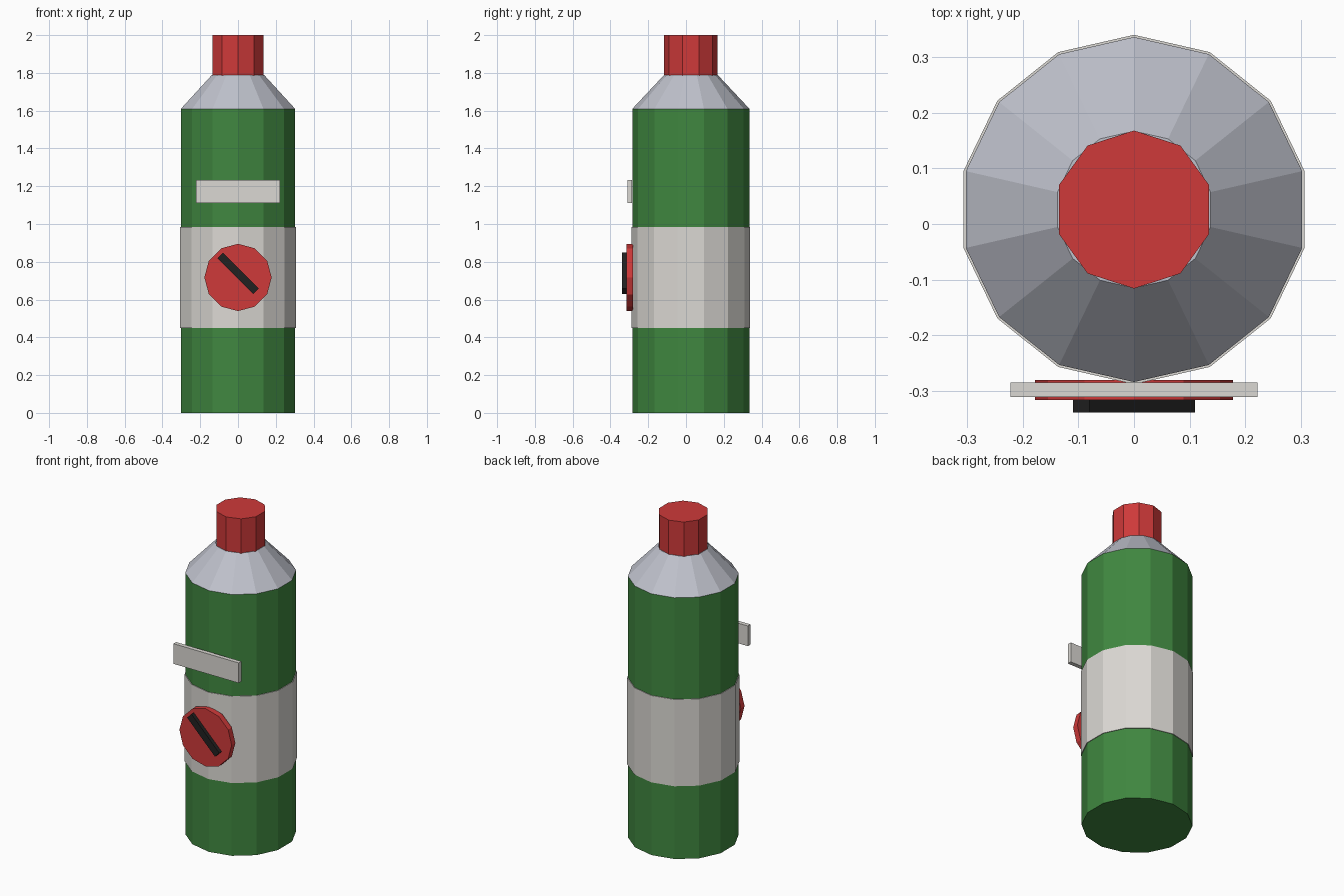
import bpy, math
from mathutils import Matrix

if "Cube" in bpy.data.objects:
    bpy.data.objects.remove(bpy.data.objects["Cube"])

CY = 0.026  # bottle axis sits slightly behind centre because of the dial


def material(name, r, g, b):
    lin = [c / 12.92 if c <= 0.04045 else ((c + 0.055) / 1.055) ** 2.4 for c in (r, g, b)]
    m = bpy.data.materials.new(name)
    m.diffuse_color = (*lin, 1)
    m.use_nodes = True
    m.node_tree.nodes["Principled BSDF"].inputs["Base Color"].default_value = m.diffuse_color
    return m


GREEN = material("bottle green", 0.25, 0.53, 0.25)
RED = material("bright red", 0.81, 0.225, 0.225)
CREAM = material("warm white", 0.86, 0.85, 0.83)
METAL = material("pale metal", 0.75, 0.76, 0.80)
BLACK = material("black", 0.13, 0.13, 0.13)


def finish(obj, name, mat):
    obj.name = obj.data.name = name
    obj.data.materials.append(mat)
    return obj


def lathe(name, sides, r0, r1, z0, z1, mat):
    """Upright faceted cylinder or cone on the bottle axis, a corner facing +y."""
    bpy.ops.mesh.primitive_cone_add(vertices=sides, radius1=r0, radius2=r1, depth=z1 - z0,
                                    location=(0, CY, (z0 + z1) / 2))
    return finish(bpy.context.object, name, mat)


def box(name, size, centre, mat, turn=0):
    bpy.ops.mesh.primitive_cube_add(size=1, location=centre, rotation=(0, turn, 0))
    obj = bpy.context.object
    obj.data.transform(Matrix.Diagonal((*size, 1)))
    return finish(obj, name, mat)


# Bottle
lathe("body", 14, 0.310, 0.310, 0, 1.61, GREEN)
lathe("label_band", 14, 0.314, 0.314, 0.45, 0.985, CREAM)
lathe("shoulder", 14, 0.310, 0.141, 1.61, 1.79, METAL)
lathe("cap", 10, 0.142, 0.142, 1.787, 2.0, RED)

# Front plate
box("front_plate", (0.444, 0.026, 0.124), (0, -0.298, 1.172), CREAM)

# Dial with its diagonal handle
bpy.ops.mesh.primitive_cylinder_add(vertices=12, radius=0.178, depth=0.036,
                                    location=(0, -0.298, 0.717), rotation=(math.pi / 2, 0, 0))
finish(bpy.context.object, "dial", RED)
box("dial_handle", (0.268, 0.034, 0.042), (0, -0.322, 0.739), BLACK, math.radians(45))
